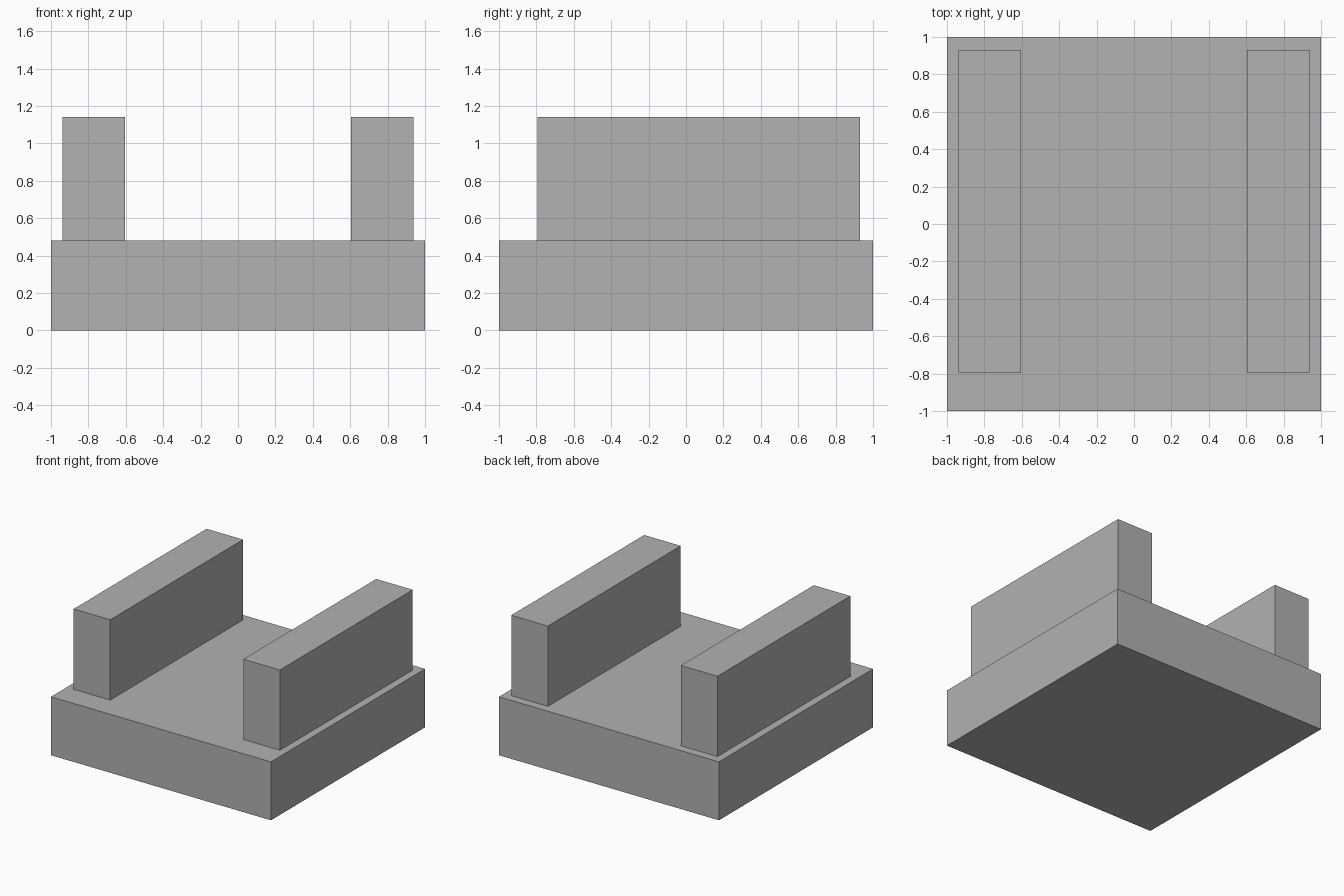
import bpy

cube = bpy.data.objects.get("Cube")
if cube:
    bpy.data.objects.remove(cube, do_unlink=True)

# Single plain grey
grey = bpy.data.materials.new("plain_grey")
grey.use_nodes = True
colour = (0.445, 0.445, 0.445, 1)
grey.diffuse_color = colour
grey.node_tree.nodes["Principled BSDF"].inputs["Base Color"].default_value = colour


def box(name, low, high):
    """Add a flat-sided block between two opposite corners."""
    centre = [(a + b) / 2 for a, b in zip(low, high)]
    bpy.ops.mesh.primitive_cube_add(size=1, location=centre)
    obj = bpy.context.object
    obj.name = name
    obj.scale = [b - a for a, b in zip(low, high)]
    bpy.ops.object.transform_apply(location=False, rotation=False, scale=True)
    obj.data.materials.append(grey)
    return obj


BASE_TOP = 0.48
WALL_TOP = 1.14
WALL_IN, WALL_OUT = 0.605, 0.937

# Square base slab
box("base_slab", (-1, -1, 0), (1, 1, BASE_TOP))

# Two side walls, set slightly towards the back
for name, inner, outer in (("left_wall", WALL_IN, WALL_OUT),
                           ("right_wall", -WALL_OUT, -WALL_IN)):
    box(name, (inner, -0.795, BASE_TOP), (outer, 0.93, WALL_TOP))
